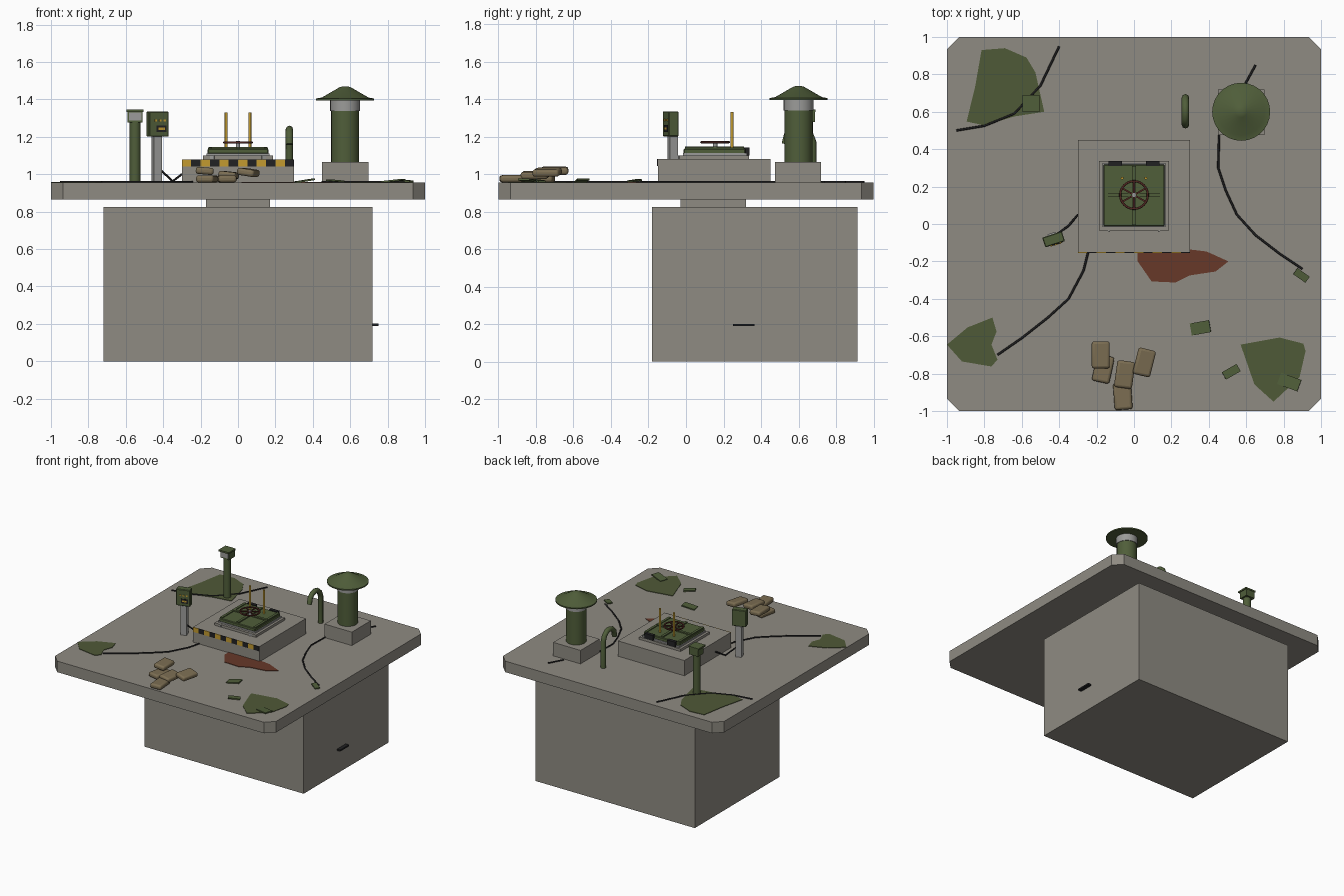
import bpy, bmesh, math
from mathutils import Vector

if "Cube" in bpy.data.objects:
    bpy.data.objects.remove(bpy.data.objects["Cube"])


def material(name, r, g, b):
    m = bpy.data.materials.new(name)
    m.diffuse_color = (r, g, b, 1)
    m.use_nodes = True
    m.node_tree.nodes["Principled BSDF"].inputs["Base Color"].default_value = (r, g, b, 1)
    return m


concrete = material("concrete", .275, .26, .225)
green = material("olive paint", .08, .112, .042)
moss = material("moss", .078, .1, .038)
steel = material("grey steel", .33, .33, .32)
black = material("black rubber", .015, .015, .016)
yellow = material("warning yellow", .55, .33, .03)
rust = material("rust stain", .135, .04, .022)
canvas = material("sandbag canvas", .2, .155, .085)
red = material("dark red wheel", .085, .02, .016)
GROUND = .955


def add(name, bm, mat, loc=(0, 0, 0), rot=(0, 0, 0), smooth=False, bevel=0, segs=1):
    bmesh.ops.recalc_face_normals(bm, faces=bm.faces)
    me = bpy.data.meshes.new(name)
    bm.to_mesh(me)
    bm.free()
    ob = bpy.data.objects.new(name, me)
    bpy.context.collection.objects.link(ob)
    me.materials.append(mat)
    ob.location = loc
    ob.rotation_euler = [math.radians(a) for a in rot]
    if bevel:
        mod = ob.modifiers.new("bevel", 'BEVEL')
        mod.width, mod.segments = bevel, segs
    if smooth:
        bpy.ops.object.select_all(action='DESELECT')
        ob.select_set(True)
        bpy.context.view_layer.objects.active = ob
        bpy.ops.object.shade_smooth_by_angle(angle=math.radians(40))
    return ob


def box(name, mat, loc, size, rot=(0, 0, 0), **kw):
    bm = bmesh.new()
    bmesh.ops.create_cube(bm, size=1)
    bmesh.ops.scale(bm, vec=size, verts=bm.verts)
    return add(name, bm, mat, loc, rot, **kw)


def span(name, mat, x, y, z, **kw):
    ends = (x, y, z)
    return box(name, mat, [(a + b) / 2 for a, b in ends], [b - a for a, b in ends], **kw)


def lathe(name, mat, loc, profile, sides=24, rot=(0, 0, 0)):
    """Closed turned solid from (radius, height) pairs."""
    bm = bmesh.new()
    rings = [[bm.verts.new((r * math.cos(math.tau * i / sides), r * math.sin(math.tau * i / sides), z))
              for i in range(sides)] for r, z in profile]
    for a, b in zip(rings, rings[1:]):
        for i in range(sides):
            j = (i + 1) % sides
            bm.faces.new((a[i], a[j], b[j], b[i]))
    bm.faces.new(rings[0])
    bm.faces.new(rings[-1])
    return add(name, bm, mat, loc, rot, smooth=True)


def tube(name, mat, points, radius, res=2):
    cu = bpy.data.curves.new(name, 'CURVE')
    cu.dimensions = '3D'
    cu.bevel_depth, cu.bevel_resolution, cu.use_fill_caps = radius, res, True
    sp = cu.splines.new('POLY')
    sp.points.add(len(points) - 1)
    for p, co in zip(sp.points, points):
        p.co = (*co, 1)
    cu.materials.append(mat)
    ob = bpy.data.objects.new(name, cu)
    bpy.context.collection.objects.link(ob)
    return ob


def prism(name, mat, outline, z0, z1):
    bm = bmesh.new()
    face = bm.faces.new([bm.verts.new((x, y, z0)) for x, y in outline])
    out = bmesh.ops.extrude_face_region(bm, geom=[face])
    bmesh.ops.translate(bm, vec=(0, 0, z1 - z0), verts=[v for v in out["geom"] if isinstance(v, bmesh.types.BMVert)])
    return add(name, bm, mat)


# Ground slab with clipped corners, buried chamber and access neck
c = .935
prism("ground_slab", concrete, [(c, -1), (1, -c), (1, c), (c, 1), (-c, 1), (-1, c), (-1, -c), (-c, -1)], .865, GROUND)
span("buried_chamber", concrete, (-.72, .72), (-.18, .915), (0, .825))
span("access_neck", concrete, (-.17, .17), (-.03, .32), (.825, .865))
span("chamber_rung", black, (.72, .75), (.25, .365), (.189, .201))

# Entrance curb with hazard stripes along the front
span("entrance_curb", concrete, (-.3, .3), (-.15, .45), (GROUND, 1.08))
for i in range(12):
    x = -.3 + i * .05
    span("hazard_stripe", black if i % 2 else yellow, (x, x + .05), (-.155, -.15), (1.042, 1.08))

# Hatch frame, lid, raised ribs, hinges and latches
span("hatch_frame", concrete, (-.188, .188), (-.035, .337), (1.08, 1.1))
span("hatch_seat", steel, (-.168, .168), (-.015, .325), (1.1, 1.112))
span("hatch_lid", green, (-.163, .163), (-.012, .318), (1.108, 1.137), bevel=.005)
span("lid_rib_long", green, (-.01, .01), (-.005, .31), (1.135, 1.146))
span("lid_rib_cross", green, (-.155, .155), (.145, .165), (1.135, 1.146))
for s in (-1, 1):
    span("lid_edge_rib", green, sorted((s * .14, s * .16)), (-.005, .31), (1.135, 1.143))
    span("hatch_hinge", black, (s * .1 - .037, s * .1 + .037), (.31, .338), (1.1, 1.143))
    box("frame_latch", steel, (s * .148, -.028, 1.09), (.045, .014, .018), (0, 0, s * 20))
    lathe("marker_post", yellow, (s * .063, .245, 1.135), [(.008, 0), (.008, .195)], 10)

# Spoked hand wheel
hub = Vector((0, .155, 1.17))
lathe("wheel_stem", steel, (0, .155, 1.14), [(.012, 0), (.012, .037)], 12)
rim = tube("wheel_rim", red, [hub + Vector((math.cos(math.tau * i / 24), math.sin(math.tau * i / 24), 0)) * .074
                              for i in range(24)], .006)
rim.data.splines[0].use_cyclic_u = True
for a in (30, 90, 150):
    box("wheel_spoke", red, hub, (.148, .009, .007), (0, 0, a))

# Large vent on its plinth
span("vent_plinth", concrete, (.45, .697), (.475, .72), (GROUND, 1.065))
vent = (.573, .6, 0)
lathe("vent_shaft", green, vent, [(.075, 1.065), (.075, 1.34)])
lathe("vent_collar", steel, vent, [(.08, 1.338), (.08, 1.4)])
lathe("vent_cap", green, vent, [(.155, 1.395), (.155, 1.405), (.125, 1.41), (.03, 1.465), (.012, 1.47)], 28)

# Gooseneck breather pipe
tube("gooseneck_pipe", green, [(.275, y, z) for y, z in
     [(.675, GROUND), (.675, 1.17), (.66, 1.21), (.63, 1.235), (.6, 1.24), (.565, 1.23), (.54, 1.205), (.53, 1.16)]], .02)

# Lookout post with hooded head
lathe("lookout_post", green, (-.55, .647, 0), [(.029, GROUND), (.029, 1.285)], 16)
span("lookout_head", green, (-.59, -.51), (.615, .687), (1.278, 1.335))
span("lookout_window", steel, (-.583, -.517), (.61, .615), (1.288, 1.33))
span("lookout_hood", green, (-.596, -.504), (.6, .69), (1.332, 1.345))

# Control box on a turned post
a = math.radians(18)
box("control_post", steel, (-.435, -.07, 1.08), (.045, .045, .25), (0, 0, 18))
box("control_box", green, (-.43, -.082, 1.268), (.11, .055, .134), (0, 0, 18), bevel=.004)


def panel(name, mat, x, z, w, h, depth):
    local = Vector((x, -.0275 - depth / 2, 0))
    px = -.43 + local.x * math.cos(a) - local.y * math.sin(a)
    py = -.082 + local.x * math.sin(a) + local.y * math.cos(a)
    box(name, mat, (px, py, 1.268 + z), (w, depth, h), (0, 0, 18))


panel("control_screen", black, .012, -.025, .055, .035, .004)
panel("control_label", yellow, .012, -.025, .035, .012, .006)
for x in (-.02, .005, .03):
    panel("control_lamp", yellow, x, .02, .012, .01, .005)

# Ground cables
G = GROUND + .003
runs = [
    [(-.245, -.15), (-.27, -.25), (-.35, -.4), (-.46, -.5), (-.6, -.61), (-.73, -.7)],
    [(.455, .475), (.45, .3), (.49, .18), (.55, .05), (.65, -.06), (.78, -.16), (.9, -.24)],
    [(.59, .74), (.65, .85)],
    [(-.95, .5), (-.8, .525), (-.64, .59), (-.5, .74), (-.4, .95)]]
for run in runs:
    tube("ground_cable", black, [(x, y, G) for x, y in run], .006, 1)
tube("control_cable", black, [(-.42, -.06, 1.03), (-.35, -.01, .962), (-.3, .05, 1.0)], .006, 1)

# Moss and rust patches
patches = [
    [(-.815, .93), (-.69, .94), (-.575, .89), (-.527, .81), (-.48, .6), (-.64, .575), (-.8, .527), (-.895, .548), (-.85, .73)],
    [(-1, -.645), (-.89, -.553), (-.757, -.5), (-.735, -.575), (-.762, -.645), (-.73, -.725), (-.762, -.762), (-.92, -.735)],
    [(.57, -.645), (.778, -.607), (.906, -.64), (.917, -.68), (.885, -.82), (.746, -.95), (.644, -.858)]]
for p in patches:
    prism("moss_patch", moss, p, GROUND, GROUND + .004)
prism("rust_patch", rust, [(.02, -.15), (.297, -.136), (.388, -.147), (.505, -.2), (.436, -.254), (.297, -.275),
                           (.222, -.313), (.094, -.307), (.02, -.2)], GROUND, GROUND + .004)

# Loose metal plates, lying slightly tilted
for x, y, w, d, turn, tilt in [(.355, -.555, .105, .065, 10, -9), (.52, -.79, .09, .045, 30, 4),
                               (.83, -.845, .115, .065, -20, -6), (.895, -.275, .08, .04, -35, 5)]:
    box("loose_plate", green, (x, y, .965), (w, d, .009), (0, tilt, turn))

# Tumbled sandbags
for x, y, z, turn, roll in [(-.178, -.7, 1.018, 0, 5), (-.165, -.775, .975, -12, 0), (-.05, -.805, .995, -8, 6),
                            (-.06, -.92, .975, 4, 0), (.055, -.74, 1.01, -14, 9)]:
    box("sandbag", canvas, (x, y, z), (.096, .145, .038), (0, roll, turn), smooth=True, bevel=.014, segs=3)
